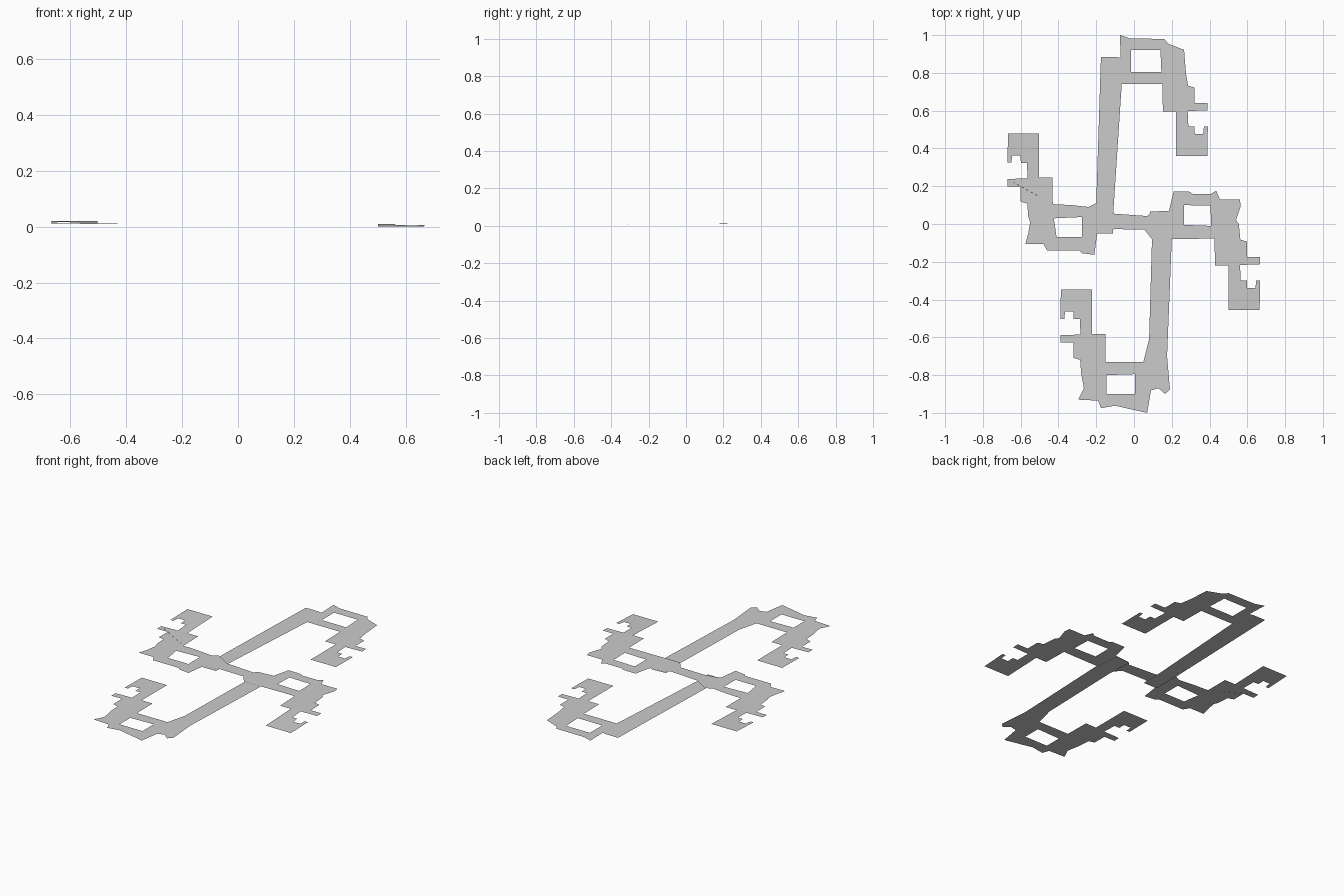
import bpy
from mathutils import Vector
from mathutils.geometry import tessellate_polygon

# Hooked tip shared by all four wings: inner notch, tip block, toothed outer side
HOOK = [(.235, -.235), (.165, -.235), (.165, 0), (0, 0), (-.003, -.155), (.018, -.155),
        (.022, -.117), (.066, -.117), (.068, -.157), (.10, -.157), (.104, -.238),
        (-.002, -.242), (-.002, -.281), (.067, -.281), (.067, -.362), (.102, -.372)]


def hook(x, y, s=1):
    """Place the hook with its outer tip corner at x, y; s=-1 turns it half a turn."""
    return [(x + s * px, y + s * py) for px, py in HOOK]


def sheet(name, outline, holes, height):
    """Flat sheet with openings; height(x, y) gives the slight tilt."""
    loops = [[Vector((x, y, 0)) for x, y in loop] for loop in [outline] + holes]
    flat = [v for loop in loops for v in loop]
    faces = []
    for a, b, c in tessellate_polygon(loops):
        n = (flat[b] - flat[a]).cross(flat[c] - flat[a]).z
        if abs(n) > 1e-9:
            faces.append((a, b, c) if n > 0 else (a, c, b))
    mesh = bpy.data.meshes.new(name)
    mesh.from_pydata([(v.x, v.y, height(v.x, v.y)) for v in flat], [], faces)
    mesh.update()
    ob = bpy.data.objects.new(name, mesh)
    bpy.context.collection.objects.link(ob)
    return ob


def cross_height(x, y):
    # left hook rises, right hook drops
    if x < -.3 and y > .2:
        return .01 + .01 * min(1, (y - .2) / .28)
    if x > .3 and y < -.2:
        return .01 - .01 * min(1, (-y - .2) / .25)
    return .01


def low_height(x, y):
    return .005


# Left and right wings joined by the middle corridor
left_edge = [(-.56, .04), (-.55, .01), (-.56, -.05), (-.575, -.105), (-.48, -.105),
             (-.46, -.14), (-.29, -.14), (-.275, -.155), (-.21, -.163), (-.195, -.05),
             (-.16, -.037), (-.10, -.027), (.055, -.03), (.095, -.08)]
right_edge = [(.555, 0), (.54, .02), (.565, .095), (.56, .13), (.455, .13), (.435, .177),
              (.41, .16), (.31, .16), (.29, .172), (.21, .173), (.185, .07), (.09, .062),
              (.07, .042), (-.11, .055), (-.20, .11), (-.24, .09), (-.33, .10), (-.43, .105)]
sheet("cross_corridor_and_side_wings",
      hook(-.667, .48) + left_edge + [(.2, -.08), (.425, -.077)]
      + hook(.665, -.455, -1) + right_edge,
      [[(-.425, .03), (-.275, .037), (-.275, -.07), (-.41, -.07), (-.42, 0)],
       [(.265, .10), (.405, .097), (.408, -.01), (.265, -.005)]], cross_height)

# Back wing and its long corridor
sheet("back_wing",
      hook(.388, .36, -1) + [(.275, .80), (.265, .922), (.18, .955), (.16, .98), (-.02, .982),
      (-.075, 1), (-.07, .88), (-.10, .885), (-.175, .885), (-.20, .11), (-.20, -.05),
      (-.11, -.05), (-.11, .055), (-.065, .74), (.15, .74)],
      [[(-.015, .92), (.14, .92), (.145, .805), (-.015, .805)]], low_height)

# Front wing and its long corridor
sheet("front_wing",
      hook(-.387, -.347) + [(-.28, -.79), (-.265, -.87), (-.295, -.93), (-.19, -.935),
      (-.175, -.975), (-.10, -.962), (.07, -1), (.09, -.88), (.13, -.87), (.165, -.90),
      (.19, -.875), (.175, -.70), (.20, -.08), (.18, .07), (.085, .065), (.095, -.09),
      (.08, -.61), (.05, -.73), (-.15, -.73)],
      [[(-.145, -.80), (.005, -.795), (.005, -.90), (-.145, -.90)]], low_height)
